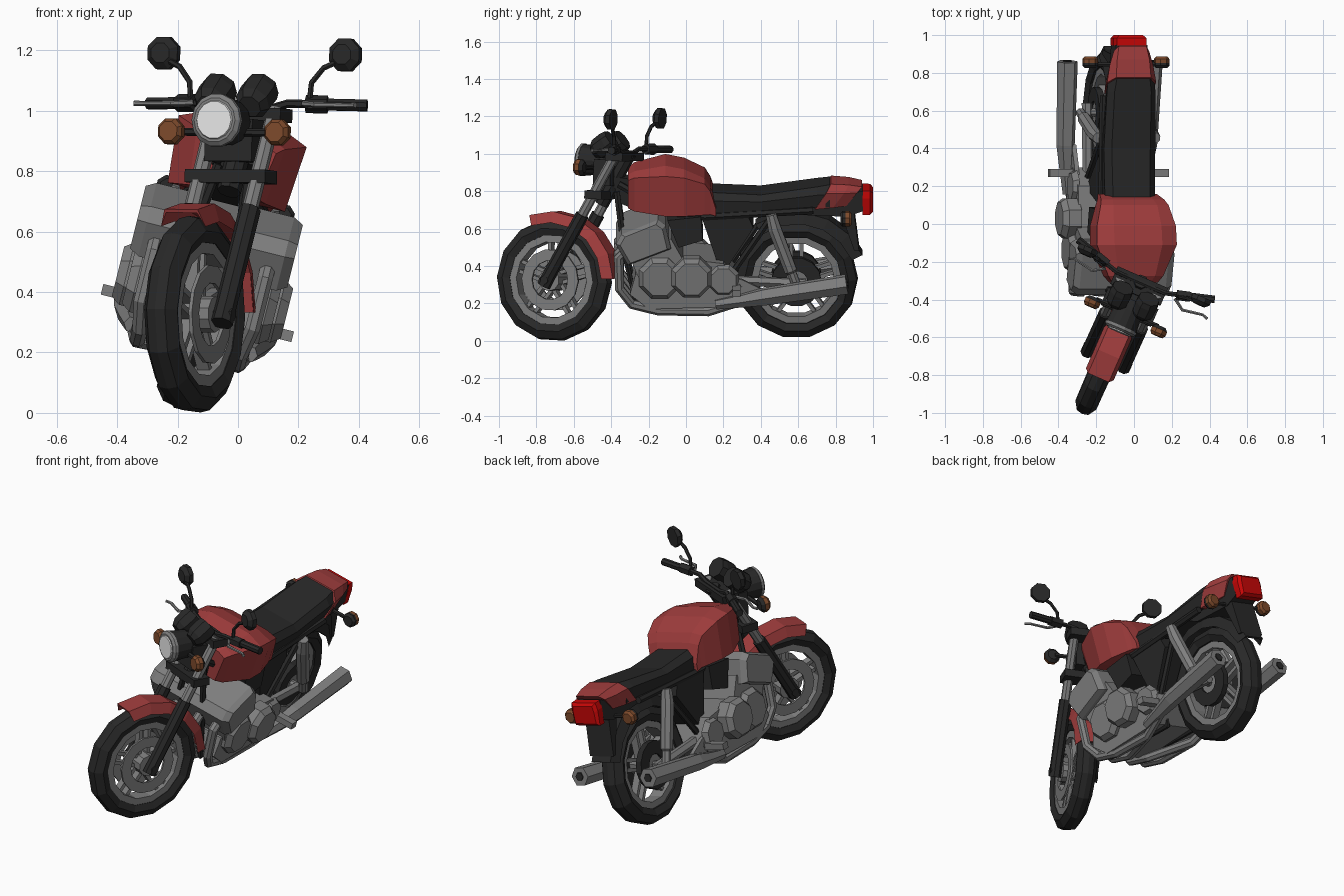
import bpy, bmesh, math
from mathutils import Vector, Matrix

if "Cube" in bpy.data.objects:
    bpy.data.objects.remove(bpy.data.objects["Cube"])

# ---- flat colours
def material(name, rgb):
    m = bpy.data.materials.new(name)
    m.diffuse_color = (*rgb, 1)
    m.use_nodes = True
    m.node_tree.nodes["Principled BSDF"].inputs["Base Color"].default_value = m.diffuse_color
    return m

BLACK = material("black", (0.021, 0.021, 0.021))
RED = material("painted red", (0.35, 0.046, 0.046))
GREY = material("metal grey", (0.21, 0.21, 0.21))
AMBER = material("amber", (0.205, 0.068, 0.024))
LAMP = material("lamp red", (0.58, 0.002, 0.002))
LENS = material("lens white", (0.78, 0.78, 0.78))

# ---- the machine leans on its side, and the front end is turned about the raked fork
LEAN = Matrix.Translation((-0.213, 0, 0.015)) @ Matrix.Rotation(math.radians(14), 4, 'Y')
RAKE = math.radians(28)
AXIS = Vector((0, math.sin(RAKE), math.cos(RAKE)))
PIVOT = Vector((0, -0.68, 0.33))
STEER = (Matrix.Translation(PIVOT) @ Matrix.Rotation(math.radians(-27), 4, AXIS)
         @ Matrix.Translation(-PIVOT))

def finish(name, geo, mat, steer=False, mirror=False):
    verts, faces = [Vector(v) for v in geo[0]], [tuple(f) for f in geo[1]]
    if mirror:
        n = len(verts)
        verts += [Vector((-v.x, v.y, v.z)) for v in verts]
        faces += [tuple(i + n for i in reversed(f)) for f in faces]
    mat4 = LEAN @ STEER if steer else LEAN
    me = bpy.data.meshes.new(name)
    me.from_pydata([mat4 @ v for v in verts], [], faces)
    bm = bmesh.new()
    bm.from_mesh(me)
    bmesh.ops.recalc_face_normals(bm, faces=bm.faces)
    bm.to_mesh(me)
    bm.free()
    me.materials.append(mat)
    ob = bpy.data.objects.new(name, me)
    bpy.context.collection.objects.link(ob)
    return ob

def skin(rings, closed=False):
    """Join equal rings of points; cap the ends unless closed."""
    n, m = len(rings[0]), len(rings)
    verts = [p for r in rings for p in r]
    faces = [(i * n + j, i * n + (j + 1) % n,
              (i + 1) % m * n + (j + 1) % n, (i + 1) % m * n + j)
             for i in range(m if closed else m - 1) for j in range(n)]
    if not closed:
        faces += [tuple(reversed(range(n))), tuple(range((m - 1) * n, m * n))]
    return verts, faces

def tube(path, radii, sides=8):
    pts = [Vector(p) for p in path]
    if not isinstance(radii, (list, tuple)):
        radii = [radii] * len(pts)
    d = (pts[-1] - pts[0]).normalized()
    ref = Vector((0, 0, 1)) if abs(d.x) > 0.7 else Vector((1, 0, 0))
    rings = []
    for i, p in enumerate(pts):
        t = (pts[min(i + 1, len(pts) - 1)] - pts[max(i - 1, 0)]).normalized()
        a = t.cross(ref).normalized()
        b = t.cross(a)
        rings.append([p + radii[i] * (a * math.cos(q) + b * math.sin(q))
                      for q in [math.tau * (k + 0.5) / sides for k in range(sides)]])
    return skin(rings)

def prism(profile, half, x=0):
    """Side outline in (y, z), given thickness across x."""
    return skin([[(x + s * half, y, z) for y, z in profile] for s in (-1, 1)])

def box(x, y, z, hx, hy, hz):
    return prism([(y - hy, z - hz), (y + hy, z - hz), (y + hy, z + hz), (y - hy, z + hz)], hx, x)

def sweep(profile, cy, cz, a0=0, a1=360, n=14):
    """Turn an (x, radius) outline around the wheel axis."""
    full = a1 - a0 >= 360
    angles = [math.radians(a0 + (a1 - a0) * i / n) for i in range(n if full else n + 1)]
    return skin([[(x, cy + r * math.cos(a), cz + r * math.sin(a)) for x, r in profile]
                 for a in angles], full)

def loft(sections, slant=0):
    """Sections: y, bottom half width, z, shoulder half width, z, top half width, z."""
    return skin([[(-b, y - slant, zb), (-s, y - slant * .3, zs), (-t, y, zt),
                  (t, y, zt), (s, y - slant * .3, zs), (b, y - slant, zb)]
                 for y, b, zb, s, zs, t, zt in sections])

def join(parts):
    verts, faces = [], []
    for v, f in parts:
        n = len(verts)
        verts += list(v)
        faces += [tuple(i + n for i in q) for q in f]
    return verts, faces

# ---- wheels
def wheel(label, cy, cz, w, steer):
    tyre = [(-w * .75, .242), (-w, .28), (-w * .55, .322), (0, .33),
            (w * .55, .322), (w, .28), (w * .75, .242)]
    finish(label + "_tyre", sweep(tyre, cy, cz), BLACK, steer)
    finish(label + "_rim", sweep([(-.042, .25), (-.042, .205), (.042, .205), (.042, .25)], cy, cz), GREY, steer)
    finish(label + "_hub", tube([(-.075, cy, cz), (.075, cy, cz)], .06, 10), GREY, steer)
    spokes = []
    for k in range(5):
        a = math.tau * k / 5 + math.pi / 2
        c, s = math.cos(a), math.sin(a)
        for off in (-.027, .027):
            spokes.append(prism([(cy + r * c - q * s, cz + r * s + q * c) for r, q in
                                 [(.04, off - .01), (.215, off - .01), (.215, off + .01), (.04, off + .01)]], .022))
    finish(label + "_spokes", join(spokes), GREY, steer)

FY, RY, HZ, FZ = -.705, .59, .33, .32
wheel("front_wheel", FY, FZ, .06, True)
wheel("rear_wheel", RY, HZ, .072, False)
finish("front_brake_disc", sweep([(.05, .105), (.062, .105), (.062, .165), (.05, .165)], FY, FZ), GREY, True, True)
finish("rear_brake_drum", sweep([(.05, .06), (.085, .06), (.085, .135), (.05, .135)], RY, HZ), BLACK, mirror=True)

def guard(w, r):
    return [(-w, r - .06), (-w * .75, r), (w * .75, r), (w, r - .06), (w * .7, r - .012), (-w * .7, r - .012)]

finish("front_mudguard", sweep(guard(.08, .367), FY, FZ, 4, 112, 5), RED, True)
finish("rear_mudguard", sweep(guard(.085, .38), RY, HZ, 22, 125, 5), BLACK)

# ---- front fork
def on_fork(w, x=.105, dy=0):
    return (x, FY + dy + (w - FZ) * math.tan(RAKE), w)

finish("fork_lower", tube([on_fork(.29), on_fork(.35), on_fork(.68)], [.038, .036, .036]), BLACK, True, True)
finish("fork_upper", tube([on_fork(.66), on_fork(1.02)], .027), GREY, True, True)
finish("front_axle", tube([(-.14, FY, FZ), (.14, FY, FZ)], .022), BLACK, True)
for label, w in (("lower", .79), ("upper", 1.0)):
    y = on_fork(w)[1]
    finish(label + "_fork_clamp", box(0, y + .015, w, .145, .05, .022), BLACK, True)
finish("steering_head", tube([on_fork(.74, 0, .03), on_fork(1.02, 0, .03)], .04), BLACK, True)
finish("fork_shroud", box(0, -.42, .91, .085, .05, .07), BLACK, True)

# ---- headlight, gauges and signals
def along_y(x, z, stops, sides=10):
    return tube([(x, y, z) for y, r in stops], [r for y, r in stops], sides)

finish("headlight_shell", along_y(0, .97, [(-.41, .045), (-.47, .078), (-.565, .086)], 14), BLACK, True)
finish("headlight_rim", along_y(0, .97, [(-.562, .089), (-.577, .088), (-.588, .074)], 14), GREY, True)
finish("headlight_lens", along_y(0, .97, [(-.586, .066), (-.594, .062)], 14), LENS, True)
finish("gauge", tube([(.075, -.475, 1.02), (.075, -.45, 1.035), (.075, -.40, 1.07), (.075, -.375, 1.09)],
                     [.04, .06, .064, .058]), BLACK, True, True)
finish("front_signal", along_y(.192, .935, [(-.53, .034), (-.515, .046), (-.492, .046)], 8), AMBER, True, True)
finish("front_signal_back", along_y(.192, .935, [(-.492, .046), (-.475, .03)], 8), BLACK, True, True)
finish("front_signal_stalk", tube([(-.18, -.48, .935), (.18, -.48, .935)], .013, 6), BLACK, True)

# ---- handlebar, levers and mirrors
finish("handlebar", tube([(0, -.31, 1.02), (.07, -.31, 1.02), (.14, -.31, 1.04), (.28, -.27, 1.04)], .014, 6), BLACK, True, True)
finish("grip", tube([(.26, -.275, 1.04), (.395, -.235, 1.04)], .021), BLACK, True, True)
finish("switch_box", tube([(.20, -.295, 1.04), (.27, -.275, 1.04)], .03, 6), BLACK, True, True)
finish("lever", tube([(.20, -.315, 1.04), (.26, -.355, 1.035), (.37, -.335, 1.035), (.40, -.345, 1.035)],
                     [.01, .009, .008, .009], 6), GREY, True, True)
finish("mirror_stem", tube([(.215, -.30, 1.05), (.22, -.30, 1.11), (.26, -.295, 1.16), (.325, -.285, 1.19)], .01, 6), BLACK, True, True)
finish("mirror", along_y(.328, 1.205, [(-.305, .035), (-.285, .058), (-.26, .058)], 8), BLACK, True, True)

# ---- tank, seat and tail
finish("fuel_tank", loft([(-.31, .10, .74, .125, .90, .08, .92), (-.275, .13, .73, .15, .92, .10, .945),
                          (-.11, .20, .72, .218, .945, .13, .982), (-.01, .20, .72, .215, .935, .13, .962),
                          (.10, .17, .72, .185, .895, .12, .91), (.13, .16, .72, .172, .85, .11, .862),
                          (.16, .155, .71, .155, .75, .10, .78)]), RED)
finish("seat", loft([(.08, .13, .71, .135, .79, .10, .83), (.40, .135, .72, .14, .785, .105, .815),
                     (.70, .12, .75, .132, .82, .10, .858), (.77, .12, .75, .126, .82, .09, .868)]), BLACK)
finish("tail_cowl", loft([(.775, .128, .74, .134, .83, .095, .872), (.87, .112, .745, .118, .825, .088, .866),
                          (.942, .09, .75, .096, .825, .075, .852)], .085), RED)
finish("tail_under", prism([(.5, .75), (.80, .76), (.93, .83), (.947, .83), (.947, .72), (.86, .69), (.60, .70)], .085), BLACK)
finish("tail_light", loft([(.944, .082, .70, .088, .79, .08, .832), (.985, .082, .70, .088, .79, .08, .83),
                           (1.0, .07, .715, .07, .78, .065, .815)]), LAMP)
finish("rear_flap", prism([(.83, .70), (.90, .70), (.925, .50), (.90, .50)], .08), BLACK)
finish("rear_signal", along_y(.195, .705, [(.852, .042), (.873, .042), (.886, .03)], 8), AMBER, mirror=True)
finish("rear_signal_back", along_y(.195, .705, [(.825, .03), (.838, .042), (.852, .042)], 8), BLACK, mirror=True)
finish("rear_signal_stalk", tube([(-.17, .845, .705), (.17, .845, .705)], .012, 6), BLACK)

# ---- frame
finish("frame_top_rail", tube([(.05, -.36, .86), (.10, -.1, .72), (.13, .1, .70), (.13, .68, .735)], .02, 6), BLACK, mirror=True)
finish("frame_cradle", tube([(.05, -.37, .82), (.09, -.33, .5), (.1, -.27, .23), (.1, .22, .22), (.13, .27, .36)],
                            .018, 6), BLACK, mirror=True)
finish("frame_rear_stay", tube([(.13, .24, .38), (.13, .47, .72)], .018, 6), BLACK, mirror=True)
finish("side_panel", prism([(.08, .71), (.33, .71), (.36, .64), (.22, .42), (.17, .44)], .135), BLACK)
finish("intake", prism([(-.10, .69), (.08, .71), (.09, .58), (-.04, .54)], .17), BLACK)
finish("frame_spine", prism([(-.39, .90), (-.25, .88), (-.1, .72), (-.22, .70), (-.37, .76)], .045), BLACK)

# ---- engine
head = [(-.375, .575), (-.345, .63), (-.15, .71), (-.11, .68), (-.08, .55), (-.31, .46)]
finish("cylinder_head", skin([[(x, -.22 + (y + .22) * k, .59 + (z - .59) * k) for y, z in head]
                              for x, k in ((-.268, .85), (-.235, 1), (.235, 1), (.268, .85))]), GREY)
finish("cylinder_barrels", prism([(-.31, .52), (-.08, .60), (.02, .42), (-.23, .33)], .215), GREY)
finish("crankcase", prism([(-.27, .40), (-.05, .49), (.2, .46), (.30, .33), (.22, .22), (-.2, .21), (-.30, .29)], .20), GREY)
for label, y, z, r, x in (("crank_cover", .03, .395, .115, .288), ("clutch_cover", -.14, .385, .12, .25),
                          ("sprocket_cover", .2, .37, .09, .222)):
    finish(label, tube([(.19, y, z), (x - .03, y, z), (x, y, z)], [r, r, r * .8]), GREY, mirror=True)

# ---- exhaust
for label, x in (("inner_header", .075), ("outer_header", .19)):
    finish(label, tube([(x, -.31, .54), (x, -.36, .49), (x, -.355, .32), (x * .9, -.29, .23),
                        (x * .9, -.15, .195), (.17, .12, .19), (.20, .28, .25)], .027), GREY, mirror=True)
finish("muffler", tube([(.20, .16, .235), (.215, .30, .26), (.225, .42, .285), (.232, .86, .355)],
                       [.028, .038, .050, .056], 6), GREY, mirror=True)
finish("muffler_outlet", tube([(.232, .858, .3547), (.232, .866, .356)], .025, 6), BLACK, mirror=True)

# ---- rear suspension and foot pegs
finish("swing_arm", tube([(.12, .22, .35), (.12, .64, .33)], .028, 6), GREY, mirror=True)
finish("rear_axle", tube([(-.16, RY, HZ), (.16, RY, HZ)], .022), GREY)
finish("shock_absorber", tube([(.155, .59, .33), (.155, .565, .40), (.155, .56, .41), (.155, .475, .64),
                               (.155, .455, .72)], [.026, .026, .036, .038, .03]), GREY, mirror=True)
finish("peg_bracket", prism([(.17, .40), (.30, .37), (.42, .31), (.28, .29)], .012, .185), GREY, mirror=True)
finish("foot_peg", box(.26, .27, .325, .065, .022, .018), GREY, mirror=True)
